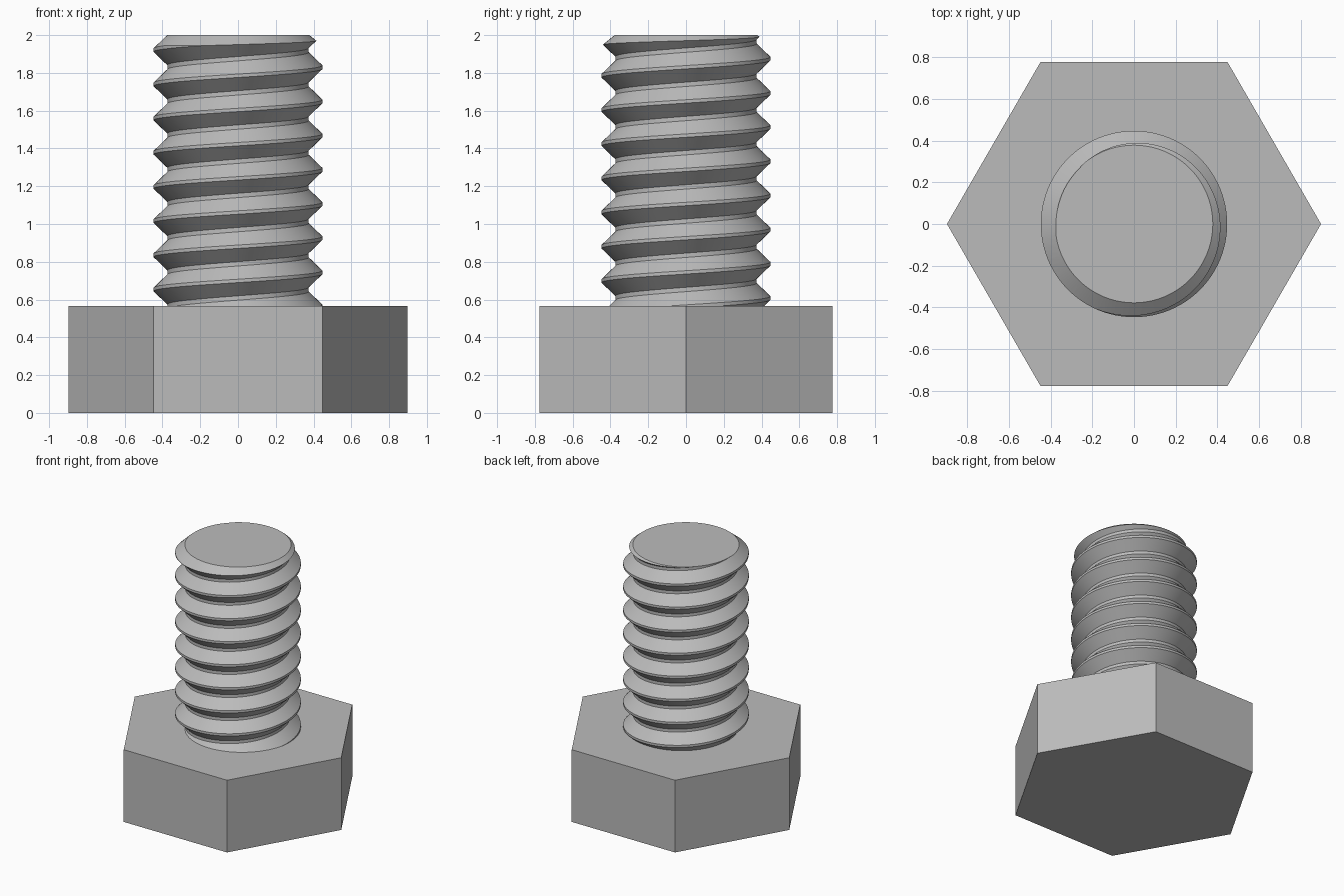
import bpy, bmesh, math

PITCH, CREST, ROOT = 0.181, 0.447, 0.374
HEAD_TOP, TOP = 0.567, 2.0
CREST_Z = 1.83          # height of one crest on the +x side
SEG = 96

cube = bpy.data.objects.get("Cube")
if cube:
    bpy.data.objects.remove(cube, do_unlink=True)

steel = bpy.data.materials.new("grey_steel")
steel.use_nodes = True
colour = (0.5, 0.5, 0.5, 1)
steel.diffuse_color = colour
steel.node_tree.nodes["Principled BSDF"].inputs["Base Color"].default_value = colour


def make_object(name, bm):
    bmesh.ops.recalc_face_normals(bm, faces=bm.faces)
    mesh = bpy.data.meshes.new(name)
    bm.to_mesh(mesh)
    bm.free()
    mesh.materials.append(steel)
    ob = bpy.data.objects.new(name, mesh)
    bpy.context.collection.objects.link(ob)
    return ob


def lathe(name, profile, sides):
    """Closed solid from (radius, height) rings with flat end caps."""
    bm = bmesh.new()
    rings = [[bm.verts.new((r * math.cos(math.tau * i / sides),
                            r * math.sin(math.tau * i / sides), z))
              for i in range(sides)] for r, z in profile]
    for a, b in zip(rings, rings[1:]):
        for i in range(sides):
            j = (i + 1) % sides
            bm.faces.new((a[i], a[j], b[j], b[i]))
    bm.faces.new(rings[0])
    bm.faces.new(rings[-1])
    return make_object(name, bm)


def helical_rod(name):
    """Right-handed thread: one tooth profile swept up a helix."""
    tooth = [(ROOT, -0.079), (CREST, -0.009), (CREST, 0.009), (ROOT, 0.079)]
    bm = bmesh.new()
    turns = 11
    base = CREST_Z - 9 * PITCH
    cols = []
    for i in range(SEG * turns + 1):
        a = math.tau * i / SEG
        z = base + PITCH * i / SEG
        cols.append([bm.verts.new((r * math.cos(a), r * math.sin(a), z + dz))
                     for r, dz in tooth])
    for i in range(SEG * turns):
        a, b = cols[i], cols[i + 1]
        for k in range(3):
            bm.faces.new((a[k], b[k], b[k + 1], a[k + 1]))
        # root flat joins this turn to the next one
        if i + SEG + 1 < len(cols):
            c, d = cols[i + SEG], cols[i + SEG + 1]
            bm.faces.new((a[3], b[3], d[0], c[0]))
    # trim the ragged ends flat and cap them
    for height, up in ((0.45, -1), (TOP + 0.03, 1)):
        geom = bm.verts[:] + bm.edges[:] + bm.faces[:]
        cut = bmesh.ops.bisect_plane(bm, geom=geom, plane_co=(0, 0, height),
                                     plane_no=(0, 0, up), clear_outer=True)
        rim = [e for e in cut["geom_cut"] if isinstance(e, bmesh.types.BMEdge)]
        bmesh.ops.edgeloop_fill(bm, edges=rim)
    return make_object(name, bm)


def shade(ob):
    bpy.ops.object.select_all(action="DESELECT")
    ob.select_set(True)
    bpy.context.view_layer.objects.active = ob
    bpy.ops.object.shade_smooth_by_angle(angle=math.radians(20))


# Hexagonal head
lathe("hex_head", [(0.897, 0), (0.897, HEAD_TOP)], 6)

# Threaded shank, trimmed by a cylinder with a chamfered tip
shank = helical_rod("threaded_shank")
trim = lathe("tip_trim", [(0.6, 0.5), (0.6, TOP - 0.18), (0.378, TOP)], SEG)
trim.hide_render = True
mod = shank.modifiers.new("chamfer", "BOOLEAN")
mod.operation, mod.solver, mod.object = "INTERSECT", "EXACT", trim
bpy.context.view_layer.update()
graph = bpy.context.evaluated_depsgraph_get()
trimmed = bpy.data.meshes.new_from_object(shank.evaluated_get(graph))
shank.modifiers.clear()
shank.data = trimmed
bpy.data.objects.remove(trim, do_unlink=True)
shade(shank)
